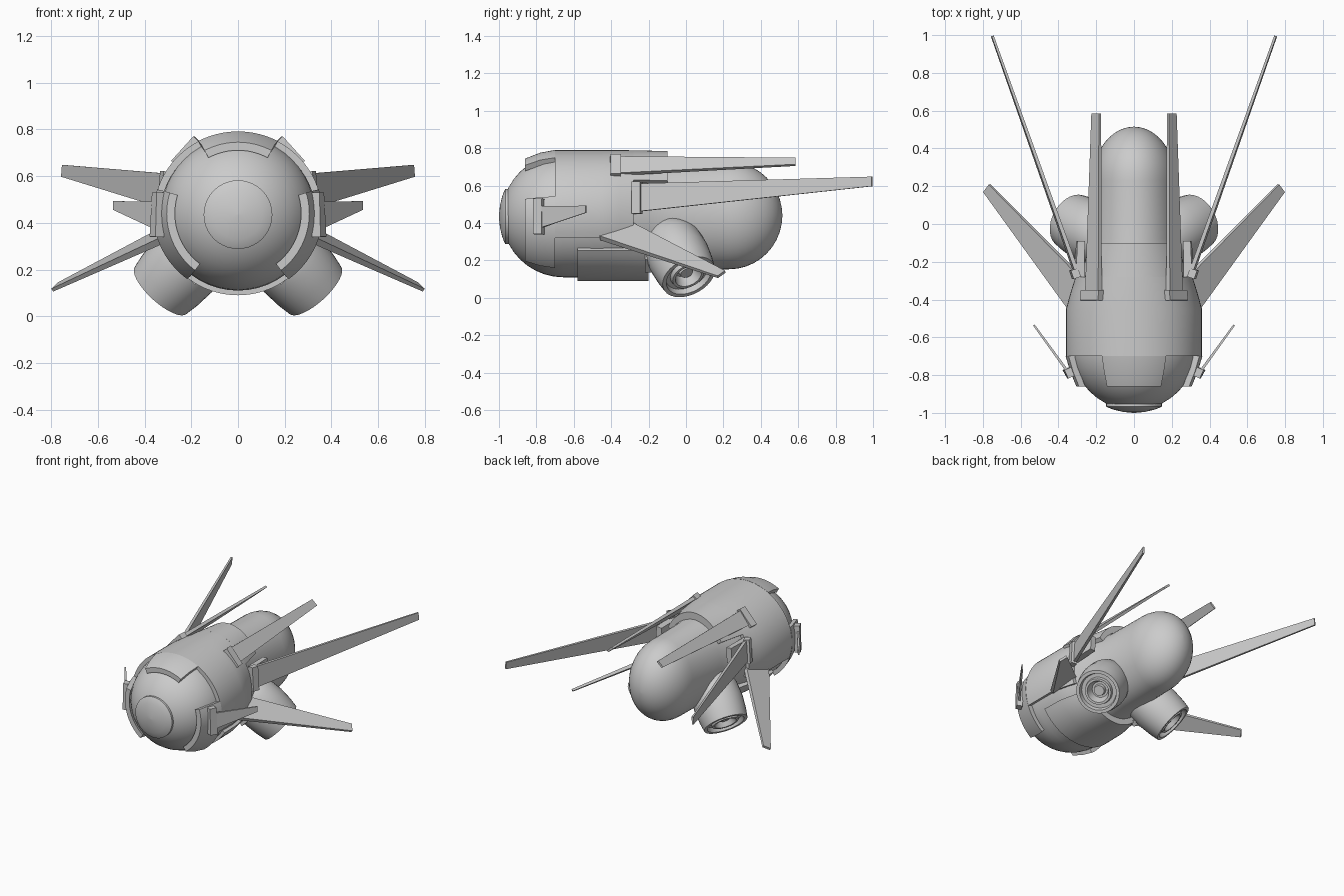
import bpy, bmesh, math
from mathutils import Vector

if "Cube" in bpy.data.objects:
    bpy.data.objects.remove(bpy.data.objects["Cube"])

ZC = 0.44  # height of the hull axis


def finish(name, verts, faces, angle=35):
    bm = bmesh.new()
    vs = [bm.verts.new(v) for v in verts]
    for f in faces:
        bm.faces.new([vs[i] for i in f])
    bmesh.ops.remove_doubles(bm, verts=bm.verts, dist=1e-5)
    bmesh.ops.recalc_face_normals(bm, faces=bm.faces)
    me = bpy.data.meshes.new(name)
    bm.to_mesh(me)
    bm.free()
    ob = bpy.data.objects.new(name, me)
    bpy.context.collection.objects.link(ob)
    bpy.ops.object.select_all(action='DESELECT')
    ob.select_set(True)
    bpy.context.view_layer.objects.active = ob
    bpy.ops.object.shade_smooth_by_angle(angle=math.radians(angle))
    return ob


def loft(name, rings, origin, axis, up, n=40):
    """Elliptical rings (distance, radius side, radius up) along an axis."""
    o, d = Vector(origin), Vector(axis).normalized()
    side = d.cross(Vector(up)).normalized()
    u = side.cross(d)
    verts, faces = [], []
    for t, rx, rz in rings:
        for i in range(n):
            a = 2 * math.pi * i / n
            verts.append(o + d * t + side * rx * math.cos(a) + u * rz * math.sin(a))
    for k in range(len(rings) - 1):
        for i in range(n):
            j = (i + 1) % n
            faces.append((k * n + i, k * n + j, (k + 1) * n + j, (k + 1) * n + i))
    faces.append(tuple(range(n)))
    faces.append(tuple(range((len(rings) - 1) * n, len(rings) * n)))
    return finish(name, verts, faces)


def plate(name, rings, a0, a1, thick=0.03, n=24):
    """Curved armour plate: rings (y, rx, rz) swept from angle a0 to a1."""
    verts, faces = [], []
    m, w = len(rings), n + 1
    for off in (0, thick):
        for y, rx, rz in rings:
            for i in range(w):
                a = math.radians(a0 + (a1 - a0) * i / n)
                verts.append(((rx - off) * math.cos(a), y, ZC + (rz - off) * math.sin(a)))
    s = m * w
    for k in range(m - 1):
        for i in range(n):
            q = (k * w + i, k * w + i + 1, (k + 1) * w + i + 1, (k + 1) * w + i)
            faces += [q, tuple(v + s for v in q)]
        for i in (0, n):
            b, c = k * w + i, (k + 1) * w + i
            faces.append((b, c, c + s, b + s))
    for k in (0, m - 1):
        for i in range(n):
            b = k * w + i
            faces.append((b, b + 1, b + 1 + s, b + s))
    return finish(name, verts, faces)


def blade(name, p, q, r, t, th0, th1, sx):
    """Thin tapered blade: root edge p-q, tip edge t-r."""
    pts = [Vector((v[0] * sx, v[1], v[2])) for v in (p, q, r, t)]
    nrm = (pts[1] - pts[0]).cross(pts[3] - pts[0]).normalized()
    th = (th0, th0, th1, th1)
    verts = [v + nrm * h / 2 for v, h in zip(pts, th)] + [v - nrm * h / 2 for v, h in zip(pts, th)]
    faces = [(0, 1, 2, 3), (4, 5, 6, 7)] + [(i, (i + 1) % 4, (i + 1) % 4 + 4, i + 4) for i in range(4)]
    return finish(name, verts, faces, 20)


# Main hull: front dome, round barrel, narrow rear capsule with domed end
rings = []
for i in range(1, 11):
    a = math.radians(9 * i)
    rings.append((-0.655 - 0.33 * math.cos(a), 0.33 * math.sin(a), 0.33 * math.sin(a)))
rings += [(-0.45, 0.33, 0.33), (-0.35, 0.31, 0.325), (-0.2, 0.26, 0.305), (-0.08, 0.225, 0.29)]
for i in range(10):
    a = math.radians(9 * i)
    rings.append((0.23 + 0.285 * math.sin(a), 0.22 * math.cos(a), 0.287 * math.cos(a)))
rings.append((0.515, 0.005, 0.006))
loft("hull", rings, (0, 0, ZC), (0, 1, 0), (0, 0, 1), 48)

# Front lens
lens = [(-0.93, 0.147), (-0.966, 0.147), (-0.971, 0.139), (-0.984, 0.105), (-0.995, 0.055), (-1.0, 0.005)]
loft("lens", [(y, r, r) for y, r in lens], (0, 0, ZC - 0.005), (0, 1, 0), (0, 0, 1))

# Upper and lower armour shells
plate("upper_shell", [(-0.70, 0.36, 0.35), (-0.45, 0.36, 0.35), (-0.36, 0.335, 0.35),
                      (-0.28, 0.31, 0.349)], -20, 200, 0.03, 40)
plate("rear_shell", [(-0.28, 0.31, 0.349), (-0.2, 0.285, 0.347), (-0.10, 0.255, 0.345)], 33, 147, 0.05)
plate("lower_shell", [(-0.58, 0.352, 0.35), (-0.42, 0.347, 0.35), (-0.3, 0.315, 0.35), (-0.2, 0.285, 0.35)],
      -148, -32, 0.05)

# Brow and cheek plates around the front dome
slope = [(-0.86, 0.305, 0.305), (-0.78, 0.338, 0.336), (-0.70, 0.362, 0.351)]
plate("brow_plate", slope, 62, 118, 0.035)
for side, sx in (("left", -1), ("right", 1)):
    a0, a1 = (-53, 17) if sx > 0 else (163, 233)
    plate(side + "_cheek_plate", slope, a0, a1, 0.035)

    # Thruster pod with recessed nozzle
    pod = [(-0.40, 0.02), (-0.38, 0.08), (-0.33, 0.13), (-0.25, 0.16), (-0.15, 0.167), (-0.06, 0.16),
           (0.0, 0.15), (0.0, 0.128), (-0.03, 0.12), (-0.03, 0.095), (-0.005, 0.09), (-0.005, 0.075),
           (-0.06, 0.055), (-0.06, 0.04), (-0.03, 0.035), (-0.03, 0.005)]
    loft(side + "_thruster", [(t, r, r) for t, r in pod], (0.33 * sx, 0.015, 0.112),
         (0.63 * sx, 0.35, -0.69), (0, 1, 0), 32)
    # Bracket between lower shell and thruster
    blade(side + "_thruster_bracket", (0.17, -0.22, 0.15), (0.24, -0.22, 0.22),
          (0.24, -0.08, 0.22), (0.17, -0.08, 0.15), 0.04, 0.04, sx)

    # Top fin lying along the shell
    blade(side + "_top_fin", (0.18, -0.38, 0.75), (0.25, -0.38, 0.66),
          (0.22, 0.585, 0.71), (0.18, 0.585, 0.745), 0.025, 0.015, sx)
    blade(side + "_top_fin_base", (0.175, -0.405, 0.755), (0.27, -0.405, 0.65),
          (0.265, -0.35, 0.65), (0.17, -0.35, 0.755), 0.045, 0.045, sx)

    # Long swept antenna fin
    blade(side + "_long_fin", (0.295, -0.27, 0.61), (0.305, -0.27, 0.46),
          (0.752, 0.995, 0.597), (0.748, 0.995, 0.648), 0.022, 0.012, sx)
    blade(side + "_long_fin_base", (0.30, -0.285, 0.62), (0.31, -0.285, 0.45),
          (0.325, -0.24, 0.45), (0.315, -0.24, 0.62), 0.04, 0.04, sx)
    blade(side + "_long_fin_pylon", (0.285, -0.28, 0.61), (0.30, -0.28, 0.48),
          (0.285, -0.09, 0.50), (0.28, -0.09, 0.61), 0.045, 0.04, sx)

    # Lower wing
    blade(side + "_lower_wing", (0.27, -0.29, 0.395), (0.335, -0.46, 0.32),
          (0.795, 0.17, 0.112), (0.765, 0.21, 0.14), 0.03, 0.015, sx)

    # Small cheek fin
    blade(side + "_cheek_fin", (0.345, -0.79, 0.49), (0.345, -0.79, 0.37),
          (0.53, -0.535, 0.455), (0.53, -0.535, 0.493), 0.015, 0.01, sx)
    blade(side + "_cheek_fin_base", (0.33, -0.81, 0.53), (0.335, -0.81, 0.34),
          (0.36, -0.765, 0.34), (0.35, -0.765, 0.53), 0.04, 0.04, sx)
